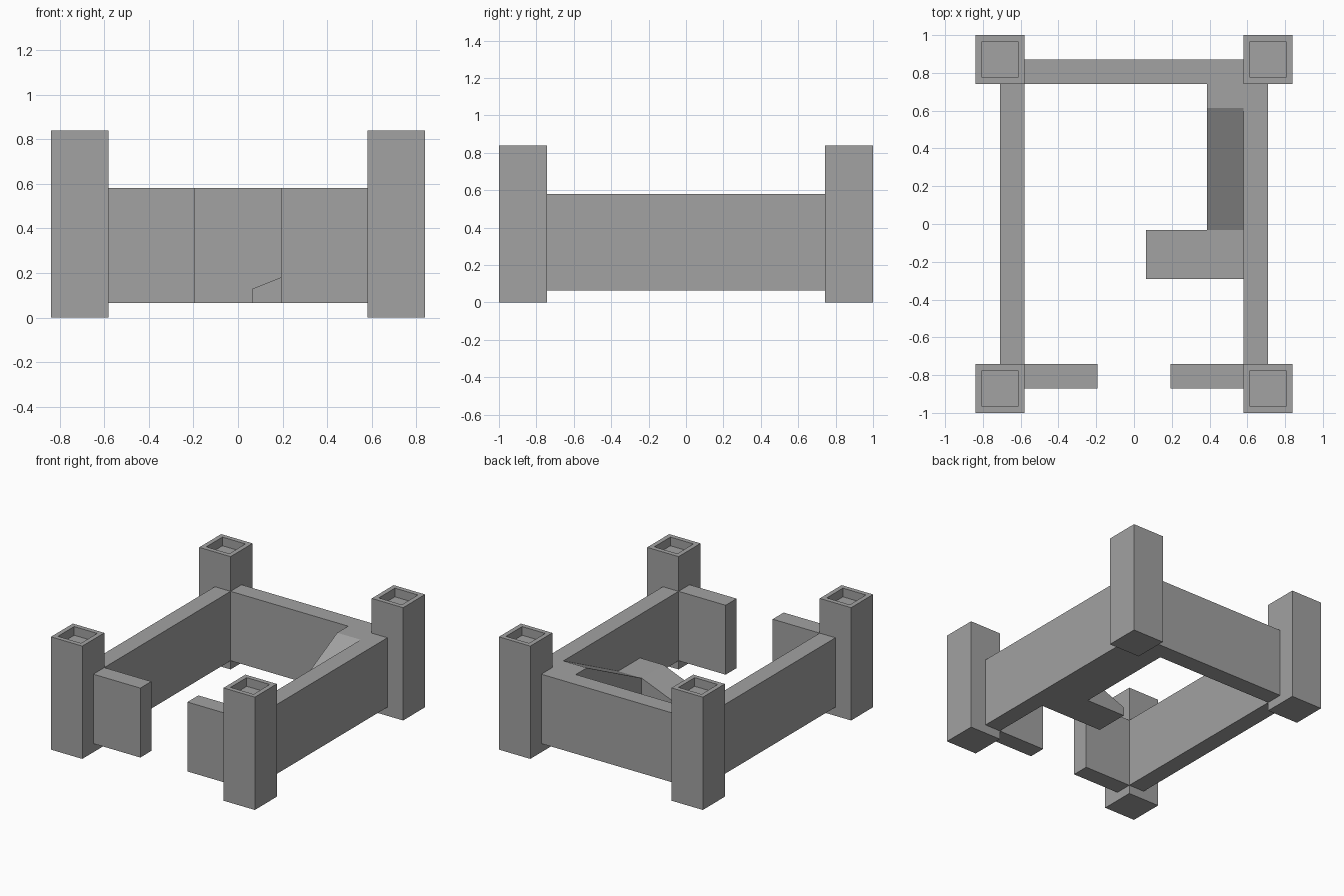
import bpy, bmesh
from mathutils import Vector

if "Cube" in bpy.data.objects:
    bpy.data.objects.remove(bpy.data.objects["Cube"])

U = 2 / 31  # layout module: every size is a multiple of this

stone = bpy.data.materials.new("grey stone")
stone.diffuse_color = (0.36, 0.36, 0.36, 1)
stone.use_nodes = True
stone.node_tree.nodes["Principled BSDF"].inputs["Base Color"].default_value = stone.diffuse_color


def finish(name, bm):
    bmesh.ops.recalc_face_normals(bm, faces=bm.faces)
    mesh = bpy.data.meshes.new(name)
    bm.to_mesh(mesh)
    bm.free()
    mesh.materials.append(stone)
    obj = bpy.data.objects.new(name, mesh)
    bpy.context.collection.objects.link(obj)
    return obj


def box_mesh(x, y, z):
    """Box from (min, max) ranges in modules."""
    bm = bmesh.new()
    bmesh.ops.create_cube(bm, size=1)
    for v in bm.verts:
        v.co = Vector([(a + b) / 2 + c * (b - a)
                       for (a, b), c in zip((x, y, z), v.co)]) * U
    return bm


def prism(name, points, place, depth):
    """Extrude a closed profile; place(p, q) gives its 3D position in modules."""
    bm = bmesh.new()
    face = bm.faces.new([bm.verts.new(Vector(place(p, q)) * U) for p, q in points])
    ext = bmesh.ops.extrude_face_region(bm, geom=[face])
    bmesh.ops.translate(bm, vec=Vector(depth) * U,
                        verts=[g for g in ext["geom"] if isinstance(g, bmesh.types.BMVert)])
    return finish(name, bm)


# Corner towers with a square recess in the top
for sx, side in ((-1, "left"), (1, "right")):
    for sy, end in ((-1, "front"), (1, "back")):
        cx, cy = 11 * sx, 13.5 * sy
        bm = box_mesh((cx - 2, cx + 2), (cy - 2, cy + 2), (0, 13))
        top = max(bm.faces, key=lambda f: f.calc_center_median().z)
        bmesh.ops.inset_region(bm, faces=[top], thickness=0.75 * U)
        floor = bmesh.ops.extrude_discrete_faces(bm, faces=[top])["faces"][0]
        bmesh.ops.translate(bm, vec=(0, 0, -U), verts=floor.verts)
        finish(f"{end}_{side}_tower", bm)

    # Side walls, and front walls leaving the gateway open
    finish(f"{side}_wall", box_mesh(sorted((9 * sx, 11 * sx)), (-11.5, 11.5), (1, 9)))
    finish(f"front_{side}_wall", box_mesh(sorted((3 * sx, 9 * sx)), (-13.5, -11.5), (1, 9)))

# Back wall
finish("back_wall", box_mesh((-9, 9), (11.5, 13.5), (1, 9)))

# Upper ramp with its top and middle landings
prism("upper_ramp",
      [(11.5, 1), (11.5, 9), (9.5, 9), (-0.5, 4), (-4.5, 4), (-4.5, 1)],
      lambda y, z: (6, y, z), (3, 0, 0))

# Lower ramp from the courtyard to the middle landing
prism("lower_ramp", [(1, 1), (1, 2), (6, 4), (6, 1)],
      lambda x, z: (x, -4.5, z), (0, 4, 0))
